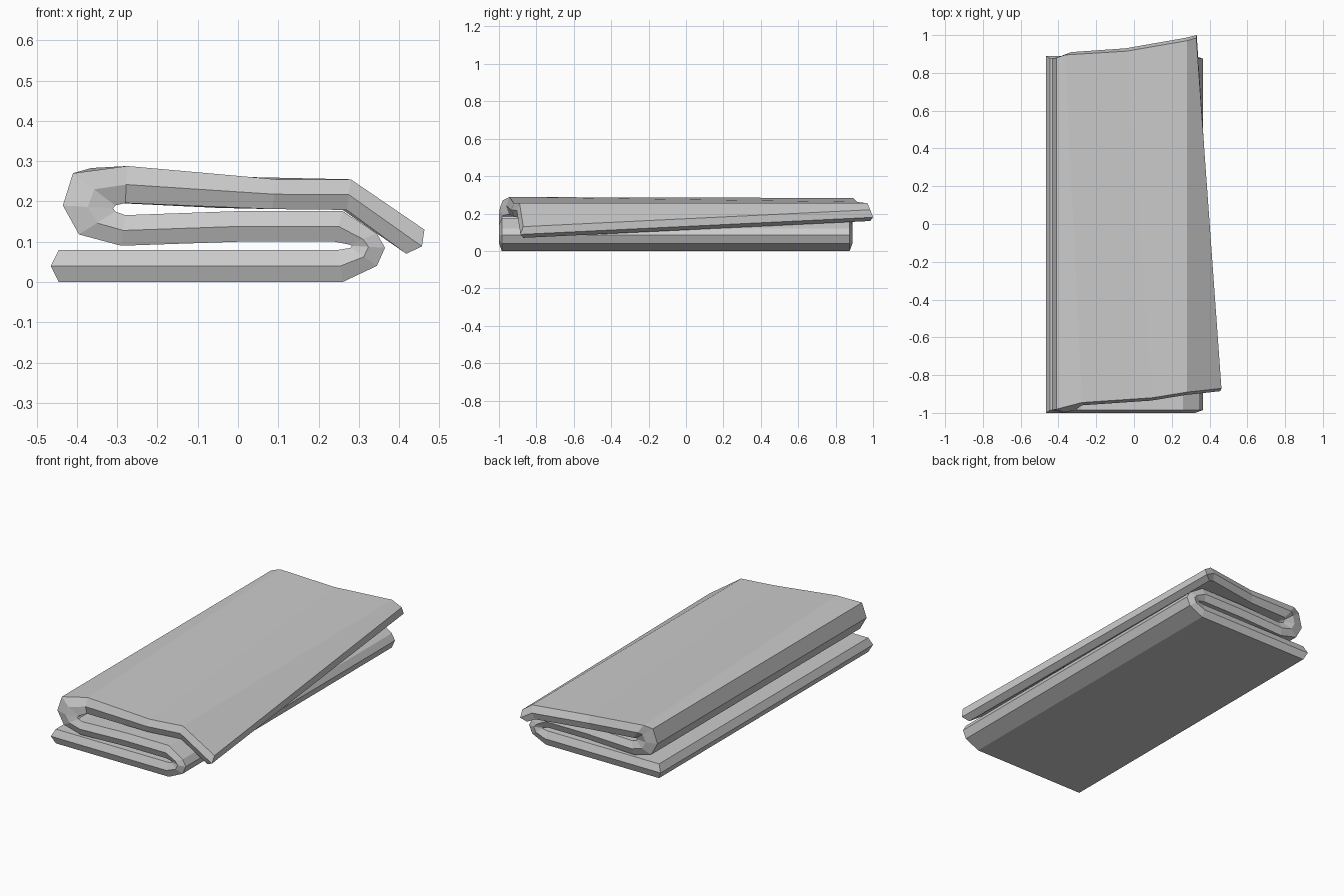
import bpy, bmesh
from mathutils import Vector

if "Cube" in bpy.data.objects:
    bpy.data.objects.remove(bpy.data.objects["Cube"])

# Folded cross-section: (face A x, z, face B x, z) along the cloth
LOWER = [
    (-0.445, 0.0, -0.445, 0.08), (0.26, 0.0, 0.25, 0.08),            # bottom layer
    (0.345, 0.04, 0.28, 0.085), (0.365, 0.085, 0.283, 0.09),         # right fold
    (0.345, 0.12, 0.275, 0.093), (0.26, 0.176, 0.24, 0.10),
    (0.0, 0.176, 0.0, 0.10), (-0.28, 0.166, -0.29, 0.09),            # middle layer
    (-0.305, 0.175, -0.395, 0.118), (-0.31, 0.183, -0.435, 0.19),    # left fold
]
# Top layer is skewed, so front and back ends differ
TOP_FRONT = [
    (-0.305, 0.19, -0.41, 0.27), (-0.28, 0.196, -0.275, 0.288),
    (0.085, 0.181, 0.095, 0.255), (0.27, 0.179, 0.28, 0.255), (0.418, 0.07, 0.463, 0.13),
]
TOP_BACK = [
    (-0.305, 0.19, -0.41, 0.27), (-0.30, 0.196, -0.365, 0.283),
    (-0.05, 0.184, -0.04, 0.262), (0.26, 0.179, 0.28, 0.255), (0.30, 0.16, 0.33, 0.22),
]
Y_FRONT = [-1.0] * 10 + [-0.995, -0.96, -0.935, -0.905, -0.885]
Y_BACK = [0.89] * 10 + [0.895, 0.91, 0.93, 0.985, 1.0]
BEVEL_Y, END_BULGE = 0.015, 0.02


def edge_rows(stations, ys, side):
    """Three points per station: face A, bulging ridge, face B."""
    mids = [Vector(((a + c) / 2, (b + d) / 2)) for a, b, c, d in stations]
    ridge = [m.copy() for m in mids]
    ridge[0] += (mids[0] - mids[1]).normalized() * END_BULGE
    ridge[-1] += (mids[-1] - mids[-2]).normalized() * END_BULGE
    return [[(a, y - side * BEVEL_Y, b), (m.x, y, m.y), (c, y - side * BEVEL_Y, d)]
            for (a, b, c, d), m, y in zip(stations, ridge, ys)]


# Folded cloth: loft the six-sided loop through every station
bm = bmesh.new()
front = edge_rows(LOWER + TOP_FRONT, Y_FRONT, -1)
back = edge_rows(LOWER + TOP_BACK, Y_BACK, 1)
loops = [[bm.verts.new(p) for p in f + b[::-1]] for f, b in zip(front, back)]
for p, q in zip(loops, loops[1:]):
    for i in range(6):
        j = (i + 1) % 6
        bm.faces.new((p[i], p[j], q[j], q[i]))

# Ridged hem at both ends of the cloth
for r in (loops[0], loops[-1]):
    bm.faces.new((r[0], r[1], r[4], r[5]))
    bm.faces.new((r[1], r[2], r[3], r[4]))
bmesh.ops.recalc_face_normals(bm, faces=bm.faces)

mesh = bpy.data.meshes.new("folded_towel")
bm.to_mesh(mesh)
bm.free()
bpy.context.collection.objects.link(bpy.data.objects.new("folded_towel", mesh))
